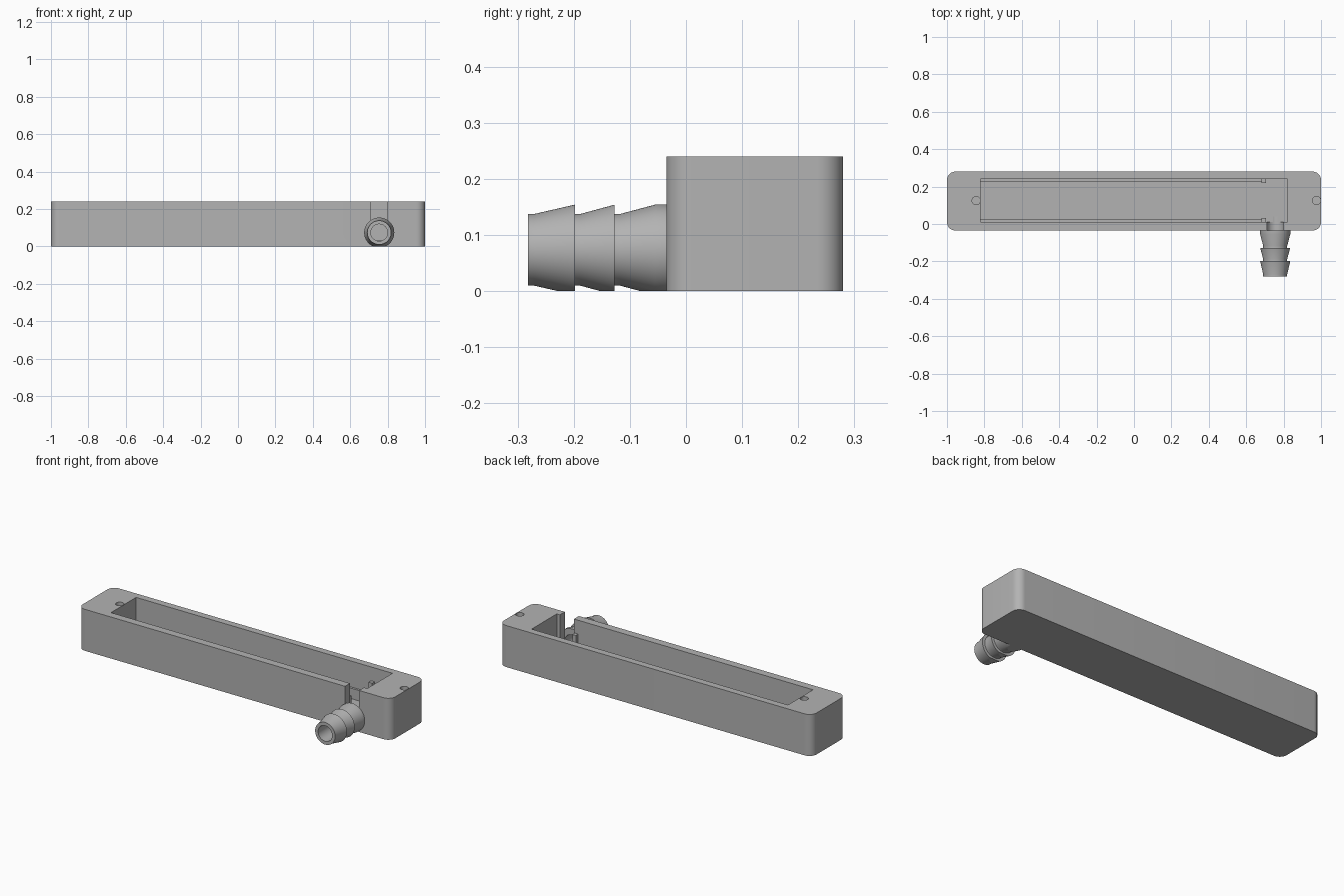
import bpy, bmesh, math
from mathutils import Matrix, Vector

cube = bpy.data.objects.get("Cube")
if cube:
    bpy.data.objects.remove(cube, do_unlink=True)

grey = bpy.data.materials.new("plain grey")
grey.use_nodes = True
COLOUR = (0.45, 0.45, 0.45, 1)
grey.diffuse_color = COLOUR
grey.node_tree.nodes["Principled BSDF"].inputs["Base Color"].default_value = COLOUR

TOP, FLOOR = 0.24, 0.03
PORT_X, PORT_Z, BORE = 0.755, 0.0735, 0.045


def finish(name, bm):
    bmesh.ops.recalc_face_normals(bm, faces=bm.faces)
    mesh = bpy.data.meshes.new(name)
    bm.to_mesh(mesh)
    bm.free()
    mesh.materials.append(grey)
    ob = bpy.data.objects.new(name, mesh)
    bpy.context.collection.objects.link(ob)
    return ob


def box(name, x, y, z, radius=0):
    """Box from (min, max) ranges, with optional rounded upright edges."""
    bm = bmesh.new()
    size = Vector((x[1] - x[0], y[1] - y[0], z[1] - z[0]))
    mid = Vector((sum(x), sum(y), sum(z))) / 2
    bmesh.ops.create_cube(bm, size=1, matrix=Matrix.Translation(mid) @ Matrix.Diagonal(size).to_4x4())
    if radius:
        upright = [e for e in bm.edges if abs(e.verts[0].co.z - e.verts[1].co.z) > 0.01]
        bmesh.ops.bevel(bm, geom=upright, offset=radius, segments=10, profile=0.5, affect='EDGES')
    return finish(name, bm)


def cylinder(name, radius, depth, centre, along_y=False):
    bm = bmesh.new()
    turn = Matrix.Rotation(math.pi / 2, 4, 'X') if along_y else Matrix()
    bmesh.ops.create_cone(bm, cap_ends=True, segments=48, radius1=radius, radius2=radius,
                          depth=depth, matrix=Matrix.Translation(centre) @ turn)
    return finish(name, bm)


def lathe_y(name, profile, segments=64):
    """Spin a closed (y, radius) profile around the port axis."""
    bm = bmesh.new()
    rings = []
    for i in range(segments):
        a = math.tau * i / segments
        rings.append([bm.verts.new((PORT_X + r * math.cos(a), y, PORT_Z + r * math.sin(a)))
                      for y, r in profile])
    n = len(profile)
    for i in range(segments):
        a, b = rings[i], rings[(i + 1) % segments]
        for j in range(n):
            k = (j + 1) % n
            bm.faces.new((a[j], a[k], b[k], b[j]))
    return finish(name, bm)


def cut(target, cutter):
    mod = target.modifiers.new(cutter.name, 'BOOLEAN')
    mod.operation = 'DIFFERENCE'
    mod.solver = 'EXACT'
    mod.object = cutter
    cutter.hide_render = True
    cutter.hide_set(True)
    cutter.display_type = 'WIRE'


def smooth(ob):
    bpy.ops.object.select_all(action='DESELECT')
    bpy.context.view_layer.objects.active = ob
    ob.select_set(True)
    bpy.ops.object.shade_smooth_by_angle(angle=math.radians(25))


# Trough body with rounded corners
body = box("housing", (-1, 1), (-0.035, 0.28), (0, TOP), radius=0.045)
smooth(body)
cut(body, box("cavity_cutter", (-0.82, 0.82), (0.01, 0.24), (FLOOR, 0.4)))

# Slot in the front wall with a round bottom that meets the port bore
cut(body, box("slot_cutter", (PORT_X - BORE, PORT_X + BORE), (-0.1, 0.05), (PORT_Z, 0.4)))
cut(body, cylinder("bore_cutter", BORE, 0.14, (PORT_X, -0.03, PORT_Z), along_y=True))

# Screw holes in the end blocks
for side, x in (("right", -0.844), ("left", 0.976)):
    cut(body, cylinder(side + "_screw_hole_cutter", 0.022, 0.3, (x, 0.125, 0.25)))

# Low ledges along the cavity walls, each ending at a stop post
for side, wall, inward in (("front", 0.01, 1), ("back", 0.24, -1)):
    def span(width):
        return sorted((wall - inward * 0.002, wall + inward * width))
    box(side + "_ledge", (-0.822, 0.685), span(0.013), (FLOOR - 0.002, 0.09))
    box(side + "_stop_post", (0.683, 0.705), span(0.022), (FLOOR - 0.002, 0.16))

# Barbed hose port: three flared rings around an open bore, flat underneath
OUT, NECK = 0.0805, 0.064
port = lathe_y("hose_port", [
    (-0.034, BORE), (-0.282, BORE), (-0.282, NECK), (-0.27, NECK),
    (-0.198, OUT), (-0.198, NECK), (-0.188, NECK),
    (-0.127, OUT), (-0.127, NECK), (-0.117, NECK),
    (-0.055, OUT), (-0.034, OUT)])
smooth(port)
cut(port, box("underside_cutter", (0.6, 0.9), (-0.4, 0.1), (-0.2, 0)))
